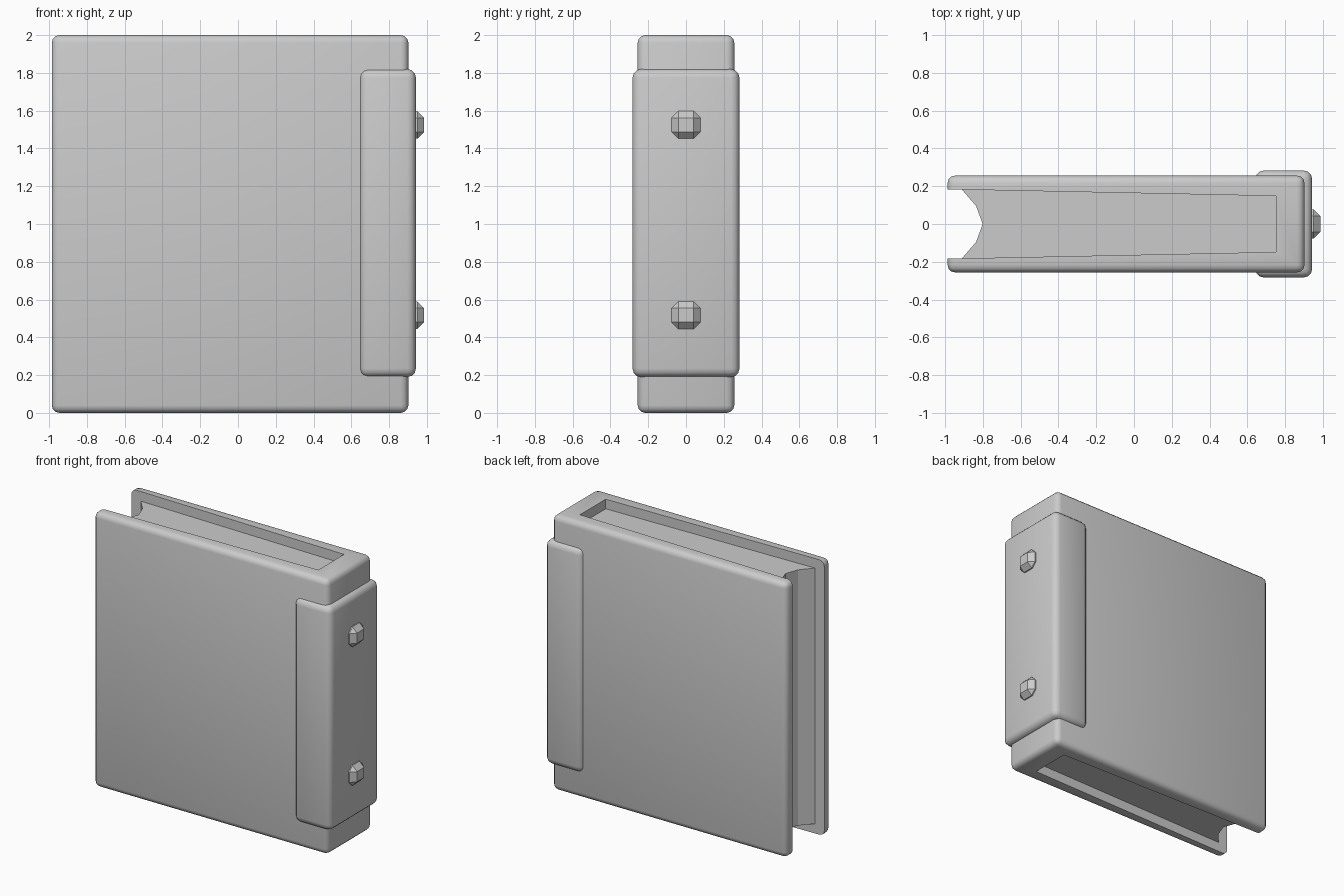
import bpy, bmesh
from mathutils import Vector

if "Cube" in bpy.data.objects:
    bpy.data.objects.remove(bpy.data.objects["Cube"])


def finish(name, bm):
    bmesh.ops.recalc_face_normals(bm, faces=bm.faces)
    mesh = bpy.data.meshes.new(name)
    bm.to_mesh(mesh)
    bm.free()
    ob = bpy.data.objects.new(name, mesh)
    bpy.context.collection.objects.link(ob)
    return ob


def activate(ob):
    bpy.ops.object.select_all(action='DESELECT')
    ob.select_set(True)
    bpy.context.view_layer.objects.active = ob


def bevelled_box(name, lo, hi, bevel, segments):
    lo, hi = Vector(lo), Vector(hi)
    bm = bmesh.new()
    bmesh.ops.create_cube(bm, size=1)
    for v in bm.verts:
        v.co = (lo + hi) / 2 + v.co * (hi - lo)
    bmesh.ops.bevel(bm, geom=bm.edges[:], offset=bevel, segments=segments,
                    profile=0.5, affect='EDGES')
    return finish(name, bm)


def prism(name, profile, z0, z1):
    bm = bmesh.new()
    face = bm.faces.new([bm.verts.new((x, y, z0)) for x, y in profile])
    top = bmesh.ops.extrude_face_region(bm, geom=[face], use_keep_orig=True)
    moved = [g for g in top['geom'] if isinstance(g, bmesh.types.BMVert)]
    bmesh.ops.translate(bm, verts=moved, vec=(0, 0, z1 - z0))
    return finish(name, bm)


def mirrored(half):
    return half + [(x, -y) for x, y in reversed(half) if y > 0]


# Cover: rounded block hollowed by a tapered channel open at the fore edge
cover = bevelled_box("cover", (-0.986, -0.256, 0), (0.902, 0.256, 2), 0.04, 3)
cutter = prism("channel_cutter",
               mirrored([(-1.2, 0.182), (-0.91, 0.182), (0.75, 0.148)]), -0.5, 2.5)
cutter.hide_render = True
mod = cover.modifiers.new("channel", 'BOOLEAN')
mod.operation = 'DIFFERENCE'
mod.solver = 'EXACT'
mod.object = cutter
activate(cover)
bpy.ops.object.modifier_apply(modifier=mod.name)
bpy.data.objects.remove(cutter)

# Page block with a hollow fore edge
pages = prism("pages", mirrored([(0.752, 0.148), (-0.91, 0.182),
                                 (-0.835, 0.095), (-0.8, 0)]), 0.07, 1.93)

# Spine wrap
spine = bevelled_box("spine_wrap", (0.643, -0.283, 0.19), (0.942, 0.283, 1.82), 0.045, 3)

for ob in (cover, spine):
    activate(ob)
    bpy.ops.object.shade_smooth_by_angle(angle=0.61)

# Faceted studs on the spine
for label, z in (("lower", 0.517), ("upper", 1.525)):
    bevelled_box(label + "_stud", (0.834, -0.077, z - 0.073),
                 (0.986, 0.077, z + 0.073), 0.036, 1)
